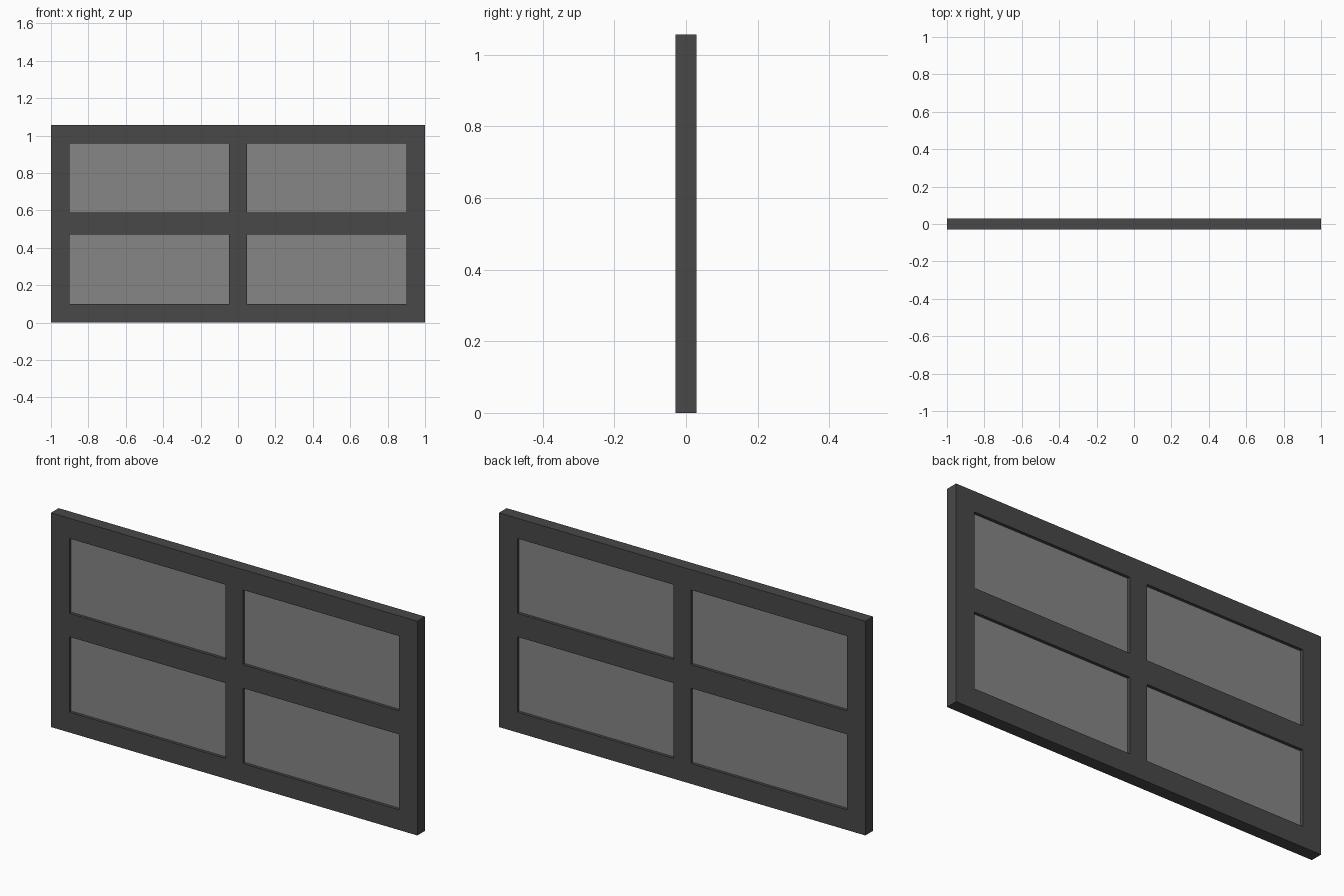
import bpy, bmesh

if "Cube" in bpy.data.objects:
    bpy.data.objects.remove(bpy.data.objects["Cube"])

XS = [-1.0, -0.9, -0.047, 0.047, 0.9, 1.0]      # stile and mullion edges
ZS = [0.0, 0.1, 0.472, 0.588, 0.957, 1.057]     # rail edges
FRAME_DEPTH = 0.06
PANE_DEPTH = 0.03


def material(name, grey):
    mat = bpy.data.materials.new(name)
    mat.diffuse_color = (grey, grey, grey, 1.0)
    mat.use_nodes = True
    mat.node_tree.nodes["Principled BSDF"].inputs["Base Color"].default_value = mat.diffuse_color
    return mat


def slab(name, cells, depth, mat):
    """Grid cells in the xz plane, joined and extruded to a depth centred on y = 0."""
    bm = bmesh.new()
    for i, k in cells:
        corners = [(XS[i], ZS[k]), (XS[i + 1], ZS[k]), (XS[i + 1], ZS[k + 1]), (XS[i], ZS[k + 1])]
        bm.faces.new([bm.verts.new((x, -depth / 2, z)) for x, z in corners])
    bmesh.ops.remove_doubles(bm, verts=bm.verts[:], dist=1e-5)
    ext = bmesh.ops.extrude_face_region(bm, geom=bm.faces[:], use_keep_orig=True)
    moved = [g for g in ext["geom"] if isinstance(g, bmesh.types.BMVert)]
    bmesh.ops.translate(bm, verts=moved, vec=(0, depth, 0))
    bmesh.ops.recalc_face_normals(bm, faces=bm.faces[:])
    mesh = bpy.data.meshes.new(name)
    bm.to_mesh(mesh)
    bm.free()
    mesh.materials.append(mat)
    obj = bpy.data.objects.new(name, mesh)
    bpy.context.collection.objects.link(obj)
    return obj


frame_mat = material("frame_dark", 0.065)
pane_mat = material("pane_grey", 0.24)

openings = [(i, k) for i in (1, 3) for k in (1, 3)]

# Outer frame with cross bars, one piece with four openings
slab("window_frame", [(i, k) for i in range(5) for k in range(5) if (i, k) not in openings],
     FRAME_DEPTH, frame_mat)

# Four recessed panes
for n, cell in enumerate(openings, 1):
    slab(f"pane_{n}", [cell], PANE_DEPTH, pane_mat)
